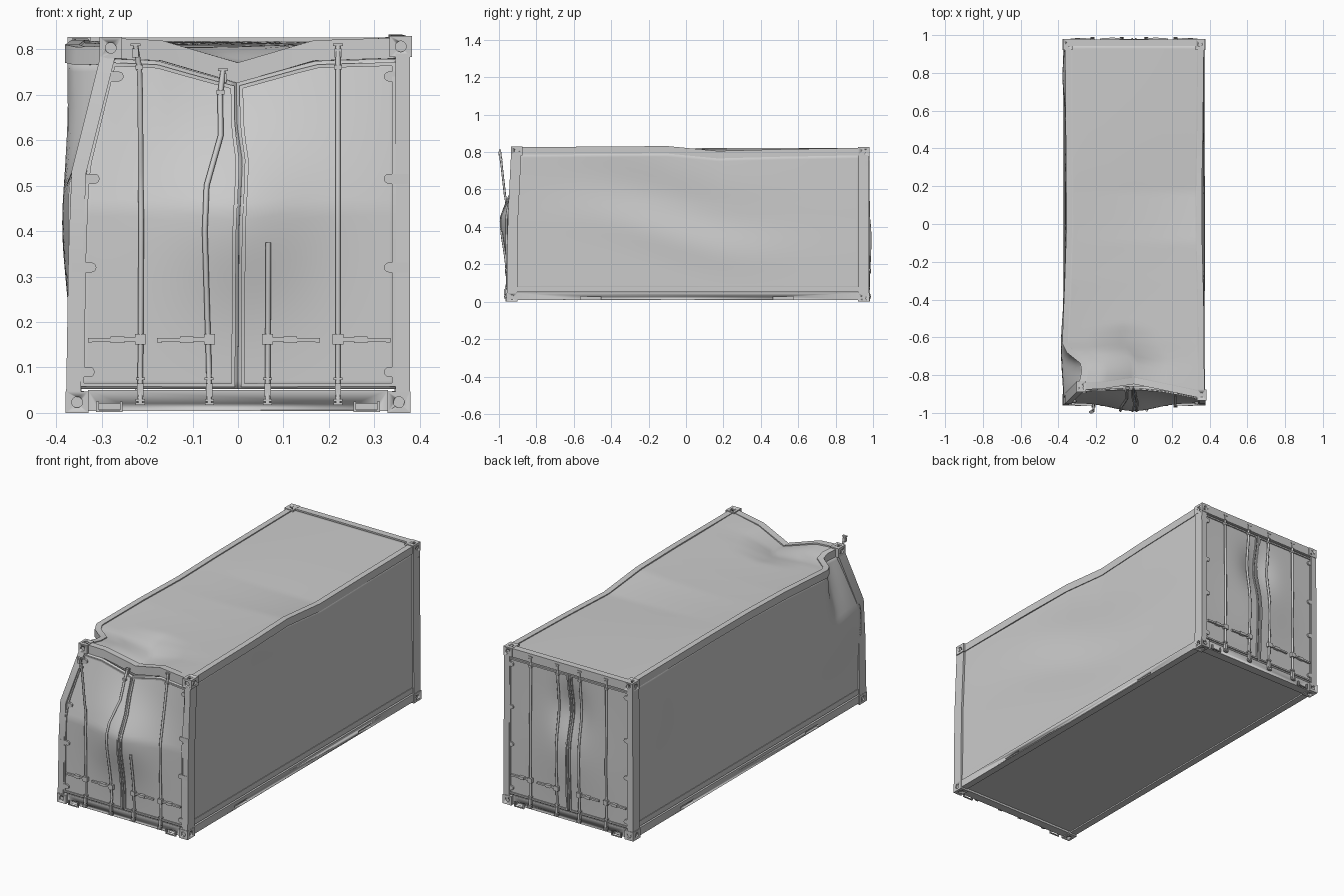
import bpy, bmesh
from math import exp, cos, sin, pi, radians
from mathutils import Vector, Matrix

if "Cube" in bpy.data.objects:
    bpy.data.objects.remove(bpy.data.objects["Cube"])

X, Y, Z = Vector((1, 0, 0)), Vector((0, 1, 0)), Vector((0, 0, 1))


def finish(name, bm, angle=30):
    bmesh.ops.recalc_face_normals(bm, faces=bm.faces[:])
    me = bpy.data.meshes.new(name)
    bm.to_mesh(me)
    bm.free()
    me.shade_smooth()
    me.set_sharp_from_angle(angle=radians(angle))
    ob = bpy.data.objects.new(name, me)
    bpy.context.scene.collection.objects.link(ob)
    return ob


def sweep(bm, pts, w, h, up, n=4, closed=False):
    """Mitred sweep of a box (n=4) or round section along a path."""
    pts = [Vector(p) for p in pts]
    k = pi / 4 if n == 4 else 0
    s = 0.5 ** 0.5 if n == 4 else 0.5
    rings, m = [], len(pts)
    for i, p in enumerate(pts):
        a = pts[i - 1] if (i or closed) else None
        b = pts[(i + 1) % m] if (i < m - 1 or closed) else None
        t1 = (p - a) if a else (b - p)
        t2 = (b - p) if b else (p - a)
        q = t1.cross(up).normalized() + t2.cross(up).normalized()
        side = q * 2 / q.length_squared
        rings.append([bm.verts.new(p + side * (s * w * cos(k + 2 * pi * j / n))
                                   + up * (s * h * sin(k + 2 * pi * j / n))) for j in range(n)])
    for i in range(m if closed else m - 1):
        r, q = rings[i], rings[(i + 1) % m]
        for j in range(n):
            bm.faces.new((r[j], r[(j + 1) % n], q[(j + 1) % n], q[j]))
    if not closed:
        bm.faces.new(rings[0])
        bm.faces.new(rings[-1][::-1])


def box(bm, c, size):
    bmesh.ops.create_cube(bm, size=1, matrix=Matrix.Translation(c) @ Matrix.Diagonal((*size, 1)))


def patch(name, f, nu, nv, thick=0.006):
    """Thin sheet over f(u, v)."""
    bm = bmesh.new()
    g = [[bm.verts.new(f(i / nu, j / nv)) for j in range(nv + 1)] for i in range(nu + 1)]
    for i in range(nu):
        for j in range(nv):
            bm.faces.new((g[i][j], g[i + 1][j], g[i + 1][j + 1], g[i][j + 1]))
    ob = finish(name, bm, 40)
    mod = ob.modifiers.new("thickness", 'SOLIDIFY')
    mod.thickness, mod.offset = thick, 0
    return ob


def interp(pts, axis, val):
    """Point on a polyline where the given coordinate equals val."""
    p = sorted((Vector(q) for q in pts), key=lambda q: q[axis])
    if val <= p[0][axis]:
        return p[0]
    for a, b in zip(p, p[1:]):
        if val <= b[axis]:
            return a.lerp(b, (val - a[axis]) / (b[axis] - a[axis]))
    return p[-1]


def mix(a, b, t):
    return a + (b - a) * t


def bump(a, b=0):
    return exp(-a * a - b * b)


# Bent frame paths
left_rail = [(-.35, .95, .803), (-.345, .3, .803), (-.342, 0, .8), (-.352, -.3, .8), (-.365, -.63, .79),
             (-.345, -.67, .785), (-.27, -.73, .787), (-.262, -.78, .795), (-.28, -.86, .803)]
right_rail = [(.355, .95, .803), (.35, .5, .795), (.344, .17, .786), (.346, -.1, .812), (.354, -.4, .81), (.358, -.905, .806)]
front_rail = [(-.28, -.86, .802), (-.17, -.855, .797), (0, -.83, .748), (.17, -.865, .797), (.358, -.905, .803)]
left_post = [(-.362, -.93, .04), (-.357, -.928, .35), (-.35, -.925, .53), (-.285, -.86, .79)]
right_post = [(.362, -.93, .04), (.362, -.925, .45), (.362, -.908, .79)]

# Frame
bm = bmesh.new()
for pts in (left_rail, right_rail):
    sweep(bm, pts, .03, .04, Z)
sweep(bm, front_rail, .035, .045, Z)
sweep(bm, [(-.35, .96, .803), (.35, .96, .803)], .035, .045, Z)
finish("top_rails", bm)
bm = bmesh.new()
for pts in (left_post, right_post):
    sweep(bm, pts, .032, .055, Y)
for s in (-1, 1):
    sweep(bm, [(s * .36, .95, .03), (s * .358, .95, .8)], .032, .055, Y)
finish("corner_posts", bm)
bm = bmesh.new()
for s in (-1, 1):
    box(bm, (s * .357, .01, .028), (.036, 1.84, .04))
    box(bm, (0, .01 + s * .935, .027), (.66, .045, .046))
base = finish("bottom_rails", bm)
bm = bmesh.new()
for s in (-1, 1):
    box(bm, (s * .362, .01, .066), (.016, 1.84, .028))
finish("lower_side_lips", bm)
bm = bmesh.new()
box(bm, (0, .01, .03), (.69, 1.84, .03))
finish("floor", bm)

# Corner castings with holes, and fork pockets
bm, cut = bmesh.new(), bmesh.new()
corners = [(s * .354, y, .0235) for s in (-1, 1) for y in (-.93, .95)]
corners += [left_rail[-1], right_rail[-1], (-.35, .95, .803), (.35, .95, .803)]
size = (.05, .06, .047)
for c in corners:
    box(bm, c, size)
    for ax, d in enumerate((X, Y, Z)):
        sgn = (1 if c[ax] > 0 else -1) if ax < 2 else (1 if c[2] > .4 else -1)
        p = Vector(c) + d * sgn * size[ax] / 2
        sweep(cut, [p - d * .007, p + d * .007], .024, .024, X if ax == 2 else Z, 16)
castings = finish("corner_castings", bm)
for s in (-1, 1):
    for t in (-1, 1):
        box(cut, (s * .378, .005 + t * .515, .02), (.03, .11, .015))
        box(cut, (s * .283, .01 + t * .96, .014), (.05, .04, .014))
cutter = finish("hole_cutter", cut)
cutter.hide_render = True
cutter.hide_viewport = True
for ob in (castings, base):
    mod = ob.modifiers.new("holes", 'BOOLEAN')
    mod.operation, mod.object, mod.solver = 'DIFFERENCE', cutter, 'EXACT'
bm = bmesh.new()
for s in (-1, 1):
    for y in (-.96, .98):
        for dx in (-.026, .026):
            box(bm, (s * .283 + dx, y, .014), (.006, .008, .022))
        box(bm, (s * .283, y, .004), (.058, .008, .004))
finish("fork_pocket_frames", bm)


# Dented side walls and roof
def wall(s):
    rail = right_rail if s > 0 else left_rail

    def f(u, v):
        k = max(0, (v - .6) / .4)
        y = mix(.935, mix(-.92, -.89 if s > 0 else -.86, k), u)
        top = interp(rail, 1, y)
        z = mix(.06, top.z - .01, v)
        x = mix(s * .364, top.x + s * .008, k)
        if s > 0:
            crease = .35 - .1 * sin(max(-1, min(1, (y + .1) / .5)) * pi / 2)
            x += (.009 * bump((z - crease) / .1) - .018 * bump((z - crease - .2) / .14)) * bump((y + .05) / .5)
        else:
            x -= .02 * bump((y + .65) / .25, (z - .42) / .18) + .014 * bump((y - .78) / .12, (z - .55) / .15)
            x += .015 * bump((y - .1) / .4, (z - .55) / .2)
        return x, y, z
    return f


patch("right_wall", wall(1), 80, 28)
patch("left_wall", wall(-1), 80, 28)


def roof(u, v):
    f = interp(front_rail, 0, mix(-.28, .358, u))
    y = mix(.95, f.y, v)
    a, b = interp(left_rail, 1, y), interp(right_rail, 1, y)
    p = a.lerp(b, u)
    edge = 4 * u * (1 - u)
    p.z += .012 - .012 * edge * bump((y + .3) / .5) + (f.z - .8) * max(0, 1 - (y - f.y) / .3)
    return p.x, y, p.z


patch("roof", roof, 30, 80)


# End doors: surface depth at (x, z) for the front (-1) and back (+1)
def depth(end, x, z):
    if end > 0:
        return .962 + .012 * bump(x / .2, (z - .35) / .2) - .03 * bump(x / .09, (z - .58) / .12)
    k = max(0, (z - .45) / .33)
    y = mix(-.942, interp(front_rail, 0, x).y - .012, k)
    return y - .042 * bump(x / .16, (z - .43) / .18)


seam = [(0, 0, .05), (.002, 0, .4), (.01, 0, .55), (-.002, 0, .63), (-.004, 0, .75)]


def door(end, leaf):
    def f(u, v):
        zt = .778
        if end < 0:
            edge_top = .345 if leaf > 0 else -.27
            zt = interp(front_rail, 0, edge_top * u).z - .024
        z = mix(.053, zt, v)
        outer = leaf * .35
        if end < 0:
            outer = interp(left_post if leaf < 0 else right_post, 2, z).x - leaf * .012
        x = mix(interp(seam, 2, z).x if end < 0 else 0, outer, u)
        return x, depth(end, x, z), z
    return f


for end, ename in ((-1, "front"), (1, "back")):
    for leaf, lname in ((-1, "left"), (1, "right")):
        f = door(end, leaf)
        patch(f"{ename}_{lname}_door", f, 20, 40, .012)
        # Raised gasket around the leaf
        bm = bmesh.new()
        loop = [(.03, i / 16) for i in range(16)] + [(.03 + .95 * i / 8, .985) for i in range(8)]
        loop += [(.98, 1 - i / 16) for i in range(16)] + [(.98 - .95 * i / 8, .012) for i in range(8)]
        loop = [(u, min(.985, max(.012, v))) for u, v in loop]
        pts = []
        for q in loop:
            p = Vector(f(*q)) + Y * end * .006
            if not pts or (p - pts[-1]).length > .006:
                pts.append(p)
        if (pts[0] - pts[-1]).length < .006:
            pts.pop()
        sweep(bm, pts, .008, .012, Y, closed=True)
        finish(f"{ename}_{lname}_gasket", bm)
        # Hinges
        bm = bmesh.new()
        for z in (.09, .32, .515, .74):
            xo, xi = leaf * .375, leaf * .332
            if end < 0 and leaf < 0:
                xo = interp(left_post, 2, z).x - .008
                xi = xo + .043
            y = depth(end, xi, z) + end * .006
            sweep(bm, [(xo, y, z), (xi, y, z)], .016, .022, Z)
            sweep(bm, [(xi, y - .008, z), (xi, y + .008, z)], .022, .022, Z, 12)
        finish(f"{ename}_{lname}_hinges", bm)

    # Locking rods as (x, z) paths
    if end < 0:
        rods = [[(-.215, .02), (-.213, .4), (-.215, .7), (-.217, .76), (-.226, .81)],
                [(-.063, .02), (-.064, .1), (-.073, .4), (-.069, .5), (-.038, .61), (-.039, .7), (-.033, .755)],
                [(.065, .02), (.067, .375)], [(.22, .02), (.22, .81)]]
    else:
        rods = [[(x, .02), (x, .81)] for x in (-.22, -.065, .065, .22)]
    bm, bh = bmesh.new(), bmesh.new()
    for i, rod in enumerate(rods):
        path = []
        for a, b in zip(rod, rod[1:]):
            n = max(2, int((b[1] - a[1]) / .04))
            path += [Vector((mix(a[0], b[0], k / n), 0, mix(a[1], b[1], k / n))) for k in range(n)]
        path.append(Vector((rod[-1][0], 0, rod[-1][1])))
        for p in path:
            p.y = depth(end, p.x, p.z) + end * .013
            if end < 0 and i == 0:
                p.y = mix(p.y, -.96 - .035 * max(0, (p.z - .5) / .31), min(1, max(0, (p.z - .4) / .15)))
            if p.z < .06:
                p.y = end * (.965 if end < 0 else .982)
        sweep(bm, path, .012, .012, Y, 8)
        # Keepers at the ends, guide collars and handle
        for z in (.02, .028, .05, .075):
            p = interp(path, 2, z)
            box(bh, p, (.02 if z != .05 else .014, .014, .006 if z != .05 else .03))
        if rod[-1][1] > .5:
            e = path[-1]
            box(bh, e, (.022, .012, .006))
            box(bh, e - Z * .018, (.015, .014, .02))
            box(bh, interp(path, 2, e.z - .05), (.017, .014, .01))
        d = -1 if rod[0][0] < 0 else 1
        x0 = rod[0][0]
        hp = [(x0 + d * t, depth(end, x0 + d * t, .16) + end * .014, .162 - .02 * t) for t in (0, .05, .085, .115)]
        sweep(bh, hp, .01, .009, Z)
        box(bh, hp[0], (.024, .016, .024))
        box(bh, Vector(hp[1]), (.03, .014, .014))
    finish(f"{ename}_locking_rods", bm, 50)
    finish(f"{ename}_handles_and_keepers", bh)
